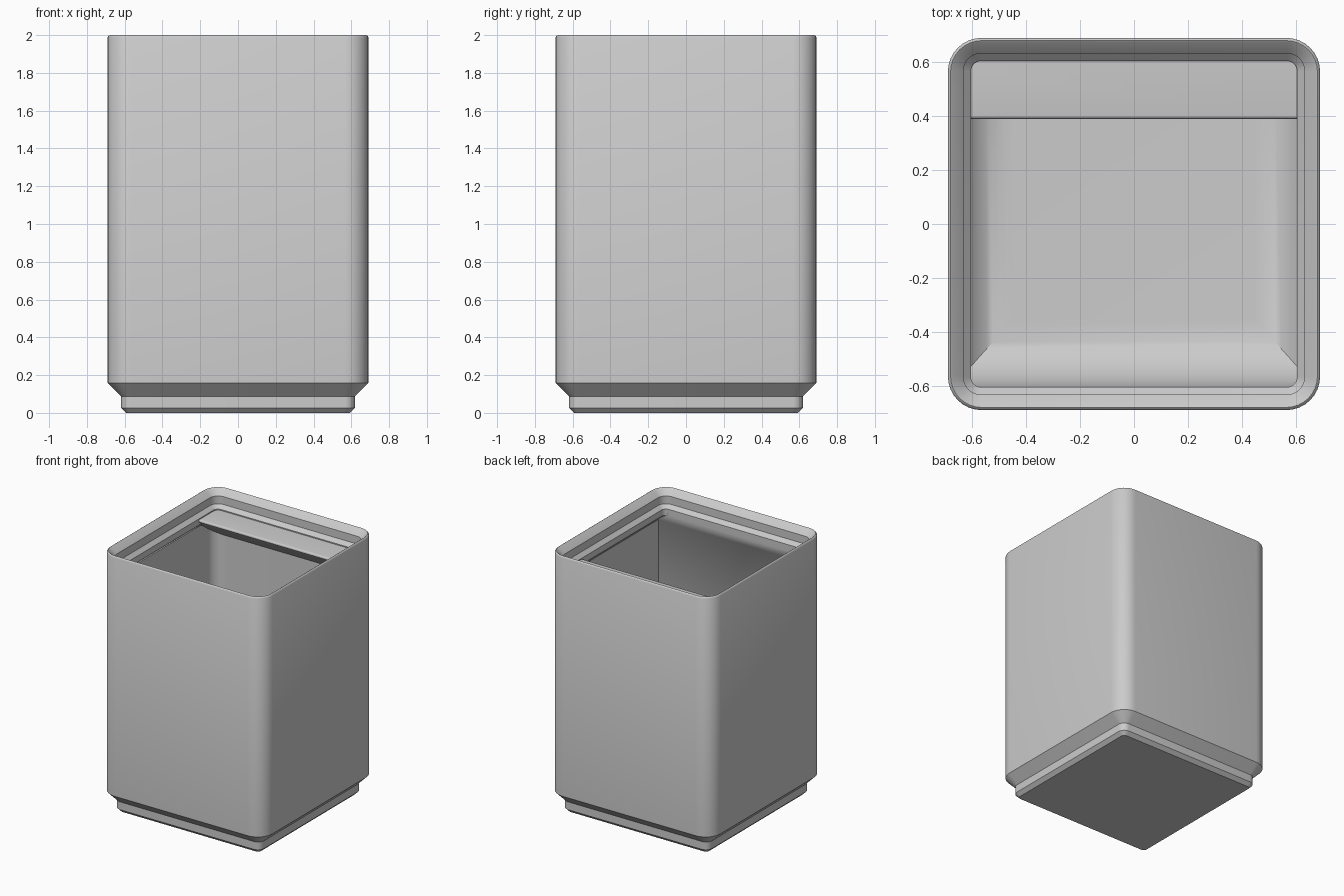
import bpy, bmesh, math

if "Cube" in bpy.data.objects:
    bpy.data.objects.remove(bpy.data.objects["Cube"])

grey = bpy.data.materials.new("light grey plastic")
grey.diffuse_color = (0.6, 0.6, 0.6, 1)
grey.use_nodes = True
grey.node_tree.nodes["Principled BSDF"].inputs["Base Color"].default_value = grey.diffuse_color


def ring(bm, z, hx, front, back, r_front, r_back, seg=8):
    """Rounded rectangle loop at height z, counter-clockwise from the right front corner."""
    corners = [(1, front, r_front, -90), (1, back, r_back, 0),
               (-1, back, r_back, 90), (-1, front, r_front, 180)]
    verts = []
    for sx, y, r, start in corners:
        cx = sx * (hx - r)
        cy = y + r if y < 0 else y - r
        for i in range(seg + 1):
            a = math.radians(start + 90 * i / seg)
            verts.append(bm.verts.new((cx + r * math.cos(a), cy + r * math.sin(a), z)))
    return verts


def finish(bm, name):
    bmesh.ops.remove_doubles(bm, verts=bm.verts, dist=1e-5)
    bmesh.ops.recalc_face_normals(bm, faces=bm.faces)
    mesh = bpy.data.meshes.new(name)
    bm.to_mesh(mesh)
    bm.free()
    obj = bpy.data.objects.new(name, mesh)
    mesh.materials.append(grey)
    bpy.context.collection.objects.link(obj)
    bpy.ops.object.select_all(action='DESELECT')
    obj.select_set(True)
    bpy.context.view_layer.objects.active = obj
    bpy.ops.object.shade_smooth_by_angle(angle=math.radians(30))
    return obj


# Bin body: stepped foot, outer wall, stacking rim, cavity
bm = bmesh.new()
rings = []

# (z, half width, corner radius) from foot to the inside of the rim
shell = [(0, .592, .027), (.027, .619, .053), (.087, .619, .053), (.158, .69, .125),
         (1.988, .69, .125), (1.996, .686, .121), (2.0, .68, .115), (1.996, .674, .109),
         (1.953, .633, .067), (1.893, .633, .067), (1.865, .605, .038), (1.817, .605, .038)]
for z, h, r in shell:
    rings.append(ring(bm, z, h, -h, h, r, r))

# Cavity: front wall flush with the rim, the other walls set back under it
WALL, FRONT, FLOOR = .658, -.605, .233
SIDE_R, SCOOP_R, CORNER = .21, .25, .093
rings.append(ring(bm, 1.764, WALL, FRONT, WALL, 0, CORNER))


def inset(h, r):
    """Horizontal inset of a floor fillet of radius r at height h above the floor."""
    return r - math.sqrt(max(0, r * r - (r - h) ** 2)) if h < r else 0


# Wide scoop at the front and smaller fillets on the other sides
STEPS = 14
for i in range(STEPS + 1):
    h = SCOOP_R * (1 - math.sin(math.pi / 2 * i / STEPS))
    d, s = inset(h, SIDE_R), inset(h, SCOOP_R)
    rings.append(ring(bm, FLOOR + h, WALL - d, FRONT + s, WALL - d, 0, max(CORNER - d, .015)))

for a, b in zip(rings, rings[1:]):
    n = len(a)
    for i in range(n):
        j = (i + 1) % n
        bm.faces.new((a[i], a[j], b[j], b[i]))
bm.faces.new(rings[0][::-1])
bm.faces.new(rings[-1])
finish(bm, "bin_body")

# Label shelf: wedge under the rim at the back with a rounded front edge
bm = bmesh.new()
TOP, EDGE, R = 1.857, .39, .012
profile = [(.668, TOP)]
for i in range(7):
    a = math.radians(90 + 126 * i / 6)
    profile.append((EDGE + R + R * math.cos(a), TOP - R + R * math.sin(a)))
y, z = profile[-1]
profile.append((.668, z - (.668 - y) * math.tan(math.radians(36))))
face = bm.faces.new([bm.verts.new((-.668, y, z)) for y, z in profile])
out = bmesh.ops.extrude_face_region(bm, geom=[face])
bmesh.ops.translate(bm, vec=(1.336, 0, 0),
                    verts=[v for v in out["geom"] if isinstance(v, bmesh.types.BMVert)])
# Round the back corners so the shelf stays inside the wall
back_edges = [e for e in bm.edges
              if all(v.co.y > .66 for v in e.verts) and abs(e.verts[0].co.x - e.verts[1].co.x) < .01]
bmesh.ops.bevel(bm, geom=back_edges, offset=.1, segments=5, profile=.5, affect='EDGES')
finish(bm, "label_shelf")
